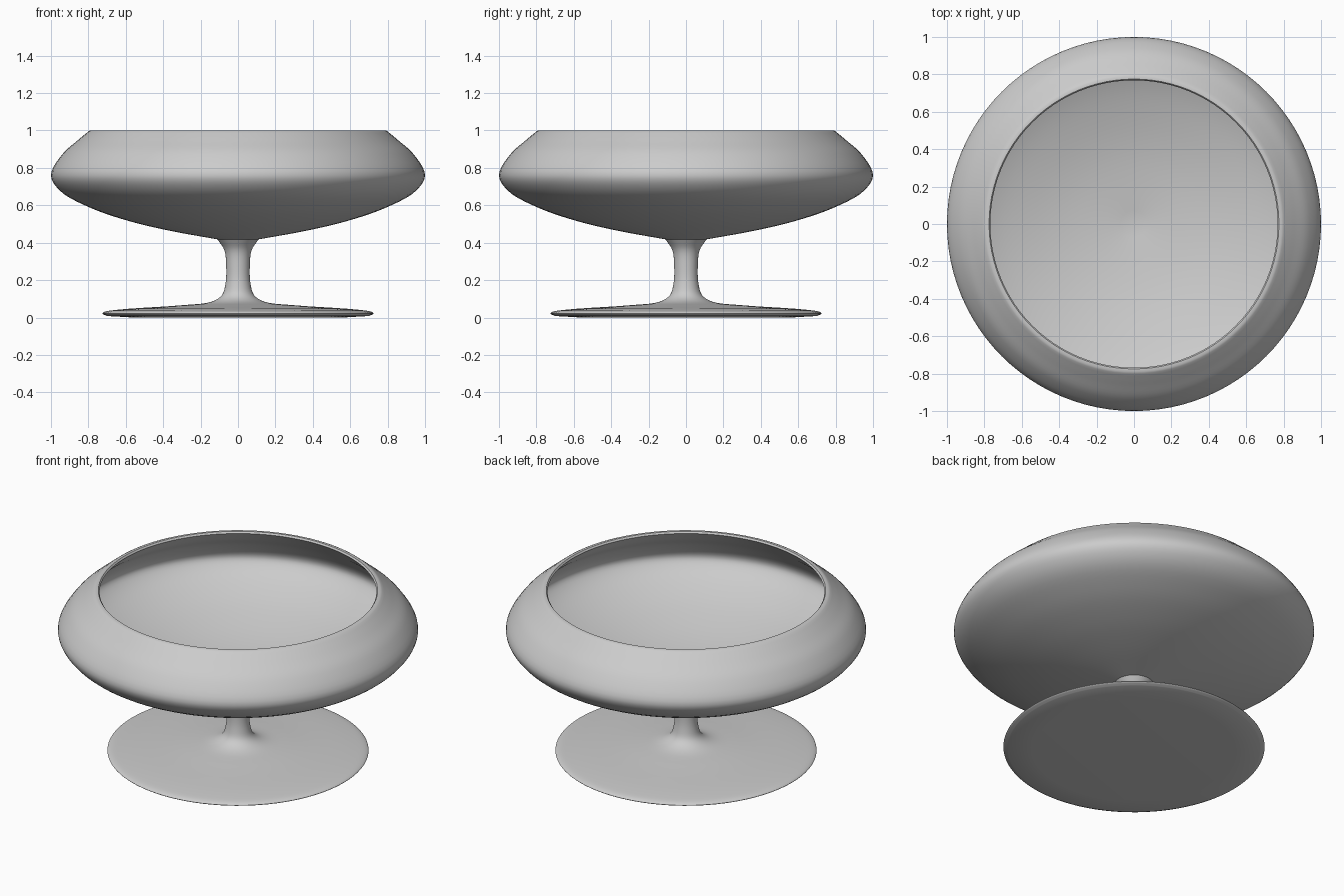
import bpy, bmesh, math
from mathutils import Vector

cube = bpy.data.objects.get("Cube")
if cube:
    bpy.data.objects.remove(cube, do_unlink=True)

grey = bpy.data.materials.new("plain_grey")
grey.use_nodes = True
colour = (0.6, 0.6, 0.6, 1)
grey.diffuse_color = colour
grey.node_tree.nodes["Principled BSDF"].inputs["Base Color"].default_value = colour


def smooth_path(points, steps=5):
    """Catmull-Rom curve through (radius, height) points."""
    p = [Vector(q) for q in points]
    p = [2 * p[0] - p[1]] + p + [2 * p[-1] - p[-2]]
    out = []
    for a, b, c, d in zip(p, p[1:], p[2:], p[3:]):
        # centripetal knots keep uneven spacing free of overshoot
        t1 = (b - a).length ** 0.5
        t2 = t1 + (c - b).length ** 0.5
        t3 = t2 + (d - c).length ** 0.5
        for i in range(steps):
            t = t1 + (t2 - t1) * i / steps
            ab = a.lerp(b, t / t1)
            bc = b.lerp(c, (t - t1) / (t2 - t1))
            cd = c.lerp(d, (t - t2) / (t3 - t2))
            out.append(ab.lerp(bc, t / t2).lerp(bc.lerp(cd, (t - t1) / (t3 - t1)), (t - t1) / (t2 - t1)))
    return out + [p[-2]]


def lathe(name, path, sides=96):
    bm = bmesh.new()
    verts = [bm.verts.new((r, 0, z)) for r, z in path]
    edges = [bm.edges.new(pair) for pair in zip(verts, verts[1:])]
    bmesh.ops.spin(bm, geom=verts + edges, cent=(0, 0, 0), axis=(0, 0, 1),
                   angle=math.tau, steps=sides, use_merge=True)
    bmesh.ops.remove_doubles(bm, verts=bm.verts, dist=0.0001)
    bmesh.ops.recalc_face_normals(bm, faces=bm.faces)
    mesh = bpy.data.meshes.new(name)
    bm.to_mesh(mesh)
    bm.free()
    mesh.materials.append(grey)
    obj = bpy.data.objects.new(name, mesh)
    bpy.context.collection.objects.link(obj)
    bpy.ops.object.select_all(action="DESELECT")
    obj.select_set(True)
    bpy.context.view_layer.objects.active = obj
    bpy.ops.object.shade_smooth_by_angle(angle=math.radians(40))
    return obj


# Bowl: outside from the stem up, over the rim, down the inside
outer = smooth_path([(0.11, 0.418), (0.36, 0.463), (0.58, 0.515), (0.79, 0.587),
                     (0.95, 0.676), (1.0, 0.76), (0.94, 0.872), (0.86, 0.945), (0.80, 0.995)])
rim = [Vector((0.79, 1.0)), Vector((0.775, 1.0))]
inner = smooth_path([(0.768, 0.99), (0.83, 0.925), (0.91, 0.852), (0.962, 0.76),
                     (0.92, 0.7), (0.77, 0.615), (0.57, 0.545), (0.35, 0.493), (0, 0.45)])
lathe("bowl", outer + rim + inner)

# Stem and foot: flared neck, thin spreading disc, flat underside
stem = smooth_path([(0.11, 0.418), (0.073, 0.36), (0.063, 0.27), (0.067, 0.18),
                    (0.086, 0.12), (0.14, 0.085), (0.31, 0.065), (0.63, 0.043),
                    (0.715, 0.03), (0.725, 0.021), (0.70, 0.008)])
lathe("stem_and_foot", stem + [Vector((0.56, 0)), Vector((0, 0))])
